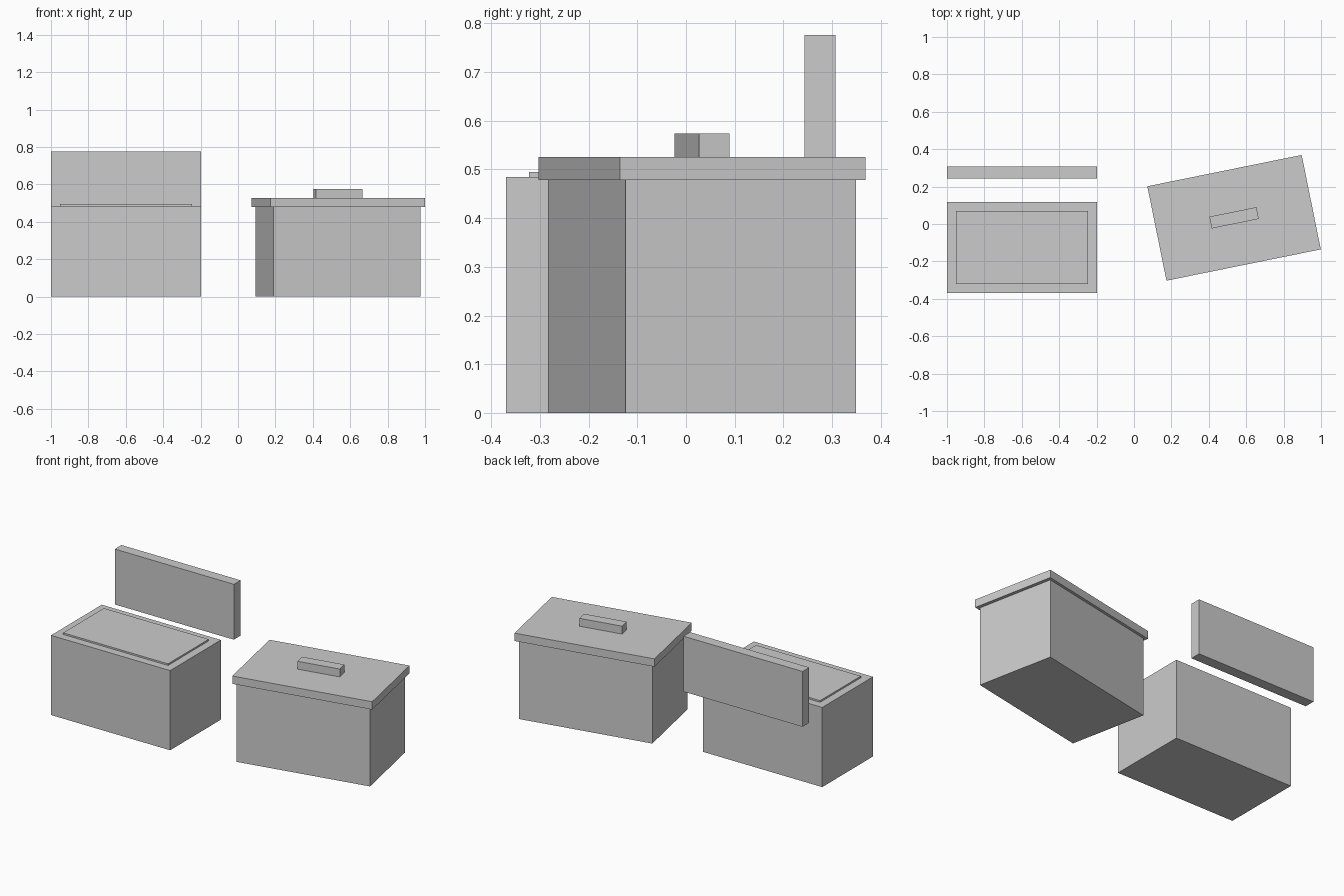
import bpy
from mathutils import Matrix, Vector

if "Cube" in bpy.data.objects:
    bpy.data.objects.remove(bpy.data.objects["Cube"], do_unlink=True)

grey = bpy.data.materials.new("plain grey")
grey.use_nodes = True
colour = (0.6, 0.6, 0.6, 1)
grey.diffuse_color = colour
grey.node_tree.nodes["Principled BSDF"].inputs["Base Color"].default_value = colour


def block(name, centre, size, bottom, turn=0.0):
    """Flat-sided block standing at height bottom, turned about z."""
    width, depth, height = size
    bpy.ops.mesh.primitive_cube_add(size=1)
    obj = bpy.context.object
    obj.name = obj.data.name = name
    obj.data.transform(Matrix.Diagonal((width, depth, height, 1)))
    obj.location = Vector((*centre, bottom + height / 2))
    obj.rotation_euler.z = turn
    obj.data.materials.append(grey)
    return obj


# Opened chest: body, raised contents panel, upright lid behind it
open_centre = (-0.599, -0.126)
width, depth = 0.802, 0.488
block("open_chest_body", open_centre, (width, depth, 0.485), 0)
block("open_chest_contents", open_centre, (width - 0.096, depth - 0.096, 0.02), 0.475)
block("open_chest_lid", (open_centre[0], 0.275), (width, 0.064, 0.337), 0.439)

# Closed chest: body, overhanging lid and handle, all turned slightly
closed_centre = (0.535, 0.033)
turn = 0.2
block("closed_chest_body", closed_centre, (width, 0.483, 0.478), 0, turn)
block("closed_chest_lid", closed_centre, (0.842, 0.515, 0.048), 0.478, turn)
block("closed_chest_handle", closed_centre, (0.256, 0.064, 0.048), 0.526, turn)
